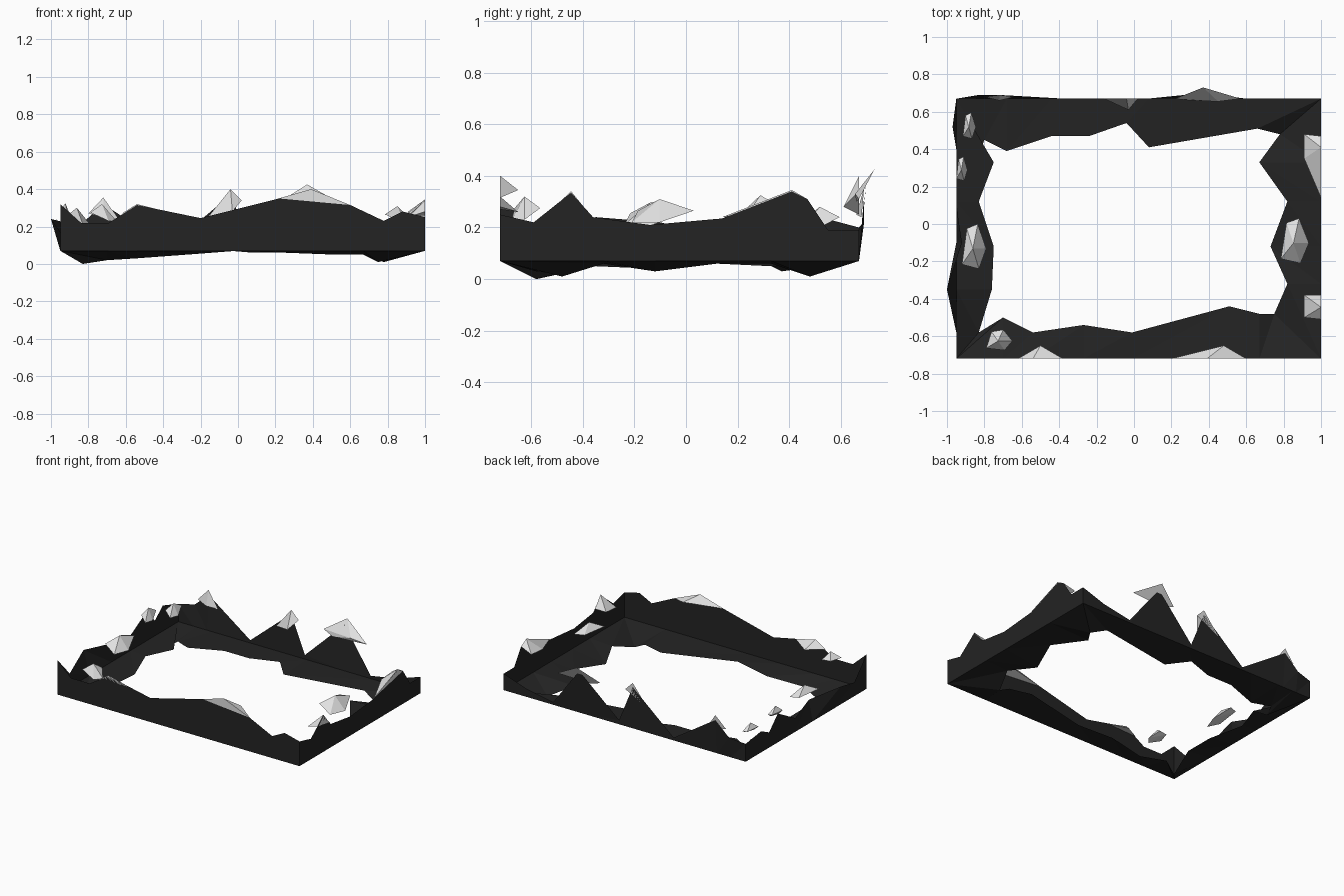
import bpy, bmesh
from mathutils import Vector

cube = bpy.data.objects.get("Cube")
if cube:
    bpy.data.objects.remove(cube, do_unlink=True)


def material(name, value):
    m = bpy.data.materials.new(name)
    m.use_nodes = True
    color = (value, value, value, 1)
    m.diffuse_color = color
    node = m.node_tree.nodes["Principled BSDF"]
    node.inputs["Base Color"].default_value = color
    node.inputs["Roughness"].default_value = 0.9
    return m


rock = material("dark rock", 0.017)
snow = material("snow white", 0.75)
LEFT, RIGHT, FRONT, BACK, BASE = 1.0, -0.95, -0.72, 0.67, 0.07


def finish(name, bm, mat):
    mesh = bpy.data.meshes.new(name)
    bm.to_mesh(mesh)
    bm.free()
    mesh.materials.append(mat)
    obj = bpy.data.objects.new(name, mesh)
    bpy.context.collection.objects.link(obj)
    return obj


def ribbon(name, lower, upper):
    """Triangulated sheet between two matching rows of points."""
    bm = bmesh.new()
    a = [bm.verts.new(p) for p in lower]
    b = [bm.verts.new(p) for p in upper]
    for i in range(len(a) - 1):
        bm.faces.new((a[i], a[i + 1], b[i + 1]))
        bm.faces.new((a[i], b[i + 1], b[i]))
    return finish(name, bm, rock)


def place(axis, line, along, offset, z):
    """Point on a side: axis x runs along x, axis y runs along y."""
    if axis == "x":
        return (along, line + offset, z)
    return (line + offset, along, z)


def wall(name, axis, line, crest):
    lower = [place(axis, line, p[0], 0, BASE) for p in crest]
    upper = [place(axis, line, p[0], p[2] if len(p) > 2 else 0, p[1]) for p in crest]
    ribbon(name, lower, upper)


def floor(name, axis, line, ends, inner):
    outer = [place(axis, line, p[0] if axis == "x" else p[1], 0, BASE) for p in inner]
    outer[0] = place(axis, line, ends[0], 0, BASE)
    outer[-1] = place(axis, line, ends[1], 0, BASE)
    ribbon(name, outer, inner)


# Jagged ridge walls: position along the side, height, optional lean
wall("front_ridge", "x", FRONT, [
    (RIGHT, .32), (-.84, .22), (-.69, .22), (-.54, .315), (-.2, .245),
    (.22, .35), (.6, .315), (.78, .23), (.88, .28), (LEFT, .25)])
wall("left_ridge", "y", LEFT, [
    (FRONT, .25), (-.59, .22), (-.445, .335), (-.36, .24), (-.14, .21),
    (.14, .235), (.41, .34), (.47, .31), (.55, .19), (BACK, .19)])
wall("back_ridge", "x", BACK, [
    (LEFT, .19), (.82, .13), (.6, .09), (.37, .39, .03), (.07, .1),
    (-.04, .37), (-.37, .09), (-.72, .32, .02), (-.83, .22, .02), (RIGHT, .2)])
wall("right_ridge", "y", RIGHT, [
    (BACK, .2), (.52, .24, -.02), (.4, .18), (.3, .28), (.1, .17),
    (-.1, .22, .03), (-.35, .24, -.05), (-.58, .17), (FRONT, .32)])

# Ground strips with a ragged inner edge; the four corners are shared
front_right, front_left = (-.83, -.58, 0), (.75, -.48, .01)
back_left, back_right = (.78, .48, .01), (-.83, .37, .03)
floor("front_ground", "x", FRONT, (RIGHT, LEFT), [
    front_right, (-.7, -.5, .02), (-.54, -.58, .03), (-.27, -.54, .05),
    (-.01, -.58, BASE), (.51, -.44, .05), (.67, -.48, .05), front_left])
floor("left_ground", "y", LEFT, (FRONT, BACK), [
    front_left, (.82, -.32, .06), (.73, -.12, .03), (.82, .12, .06),
    (.67, .33, .06), back_left])
floor("back_ground", "x", BACK, (LEFT, RIGHT), [
    back_left, (.66, .51, .06), (.08, .41, .06), (-.04, .54, BASE),
    (-.24, .47, BASE), (-.44, .47, BASE), (-.68, .39, .06), (-.8, .45, .05), back_right])
floor("right_ground", "y", RIGHT, (BACK, FRONT), [
    back_right, (-.75, .33, .05), (-.83, .12, .06), (-.75, -.12, .04),
    (-.76, -.35, .05), front_right])


def hull(name, points):
    bm = bmesh.new()
    for p in points:
        bm.verts.new(p)
    bmesh.ops.convex_hull(bm, input=bm.verts[:])
    return finish(name, bm, snow)


# Snow clinging to the ridges
hull("front_snow_large", [(.2, FRONT, .345), (.6, FRONT, .315), (.39, FRONT, .4), (.48, -.65, .345)])
hull("front_snow_small", [(-.62, FRONT, .27), (-.54, FRONT, .32), (-.38, FRONT, .28), (-.5, -.65, .26)])
hull("left_snow_front", [(LEFT, -.51, .28), (LEFT, -.38, .26), (.91, -.5, .25), (.91, -.38, .26), (LEFT, -.445, .34)])
hull("left_snow_back", [(LEFT, .14, .24), (LEFT, .47, .31), (.91, .48, .28), (.91, .35, .27), (LEFT, .41, .345)])
hull("back_snow_large", [(.22, .67, .33), (.57, .67, .31), (.37, .73, .425), (.3, .66, .3), (.45, .655, .33)])
hull("back_snow_middle", [(-.16, .67, .25), (.02, .67, .34), (-.04, .67, .4), (-.03, .61, .28)])
hull("back_snow_small", [(-.8, .68, .27), (-.64, .68, .24), (-.72, .69, .355), (-.72, .66, .25)])


# Loose snow lumps: centre, half sizes, bottom and top height
def lump(name, x, y, rx, ry, low, high):
    mid = (low + high) / 2
    hull(name, [(x - rx, y - ry * .8, mid), (x + rx * .4, y - ry, low), (x + rx, y - ry * .1, low),
                (x + rx * .3, y + ry, mid), (x - rx * .6, y + ry * .8, mid), (x - rx * .1, y - ry * .1, high)])


lump("left_snow_middle", .86, -.09, .075, .12, .22, .31)
lump("right_snow_middle", -.855, -.12, .065, .12, .21, .3)
lump("right_snow_back", -.92, .295, .03, .065, .24, .325)
lump("right_snow_corner", -.88, .525, .035, .07, .2, .28)
lump("corner_snow", -.72, -.62, .07, .055, .23, .32)
